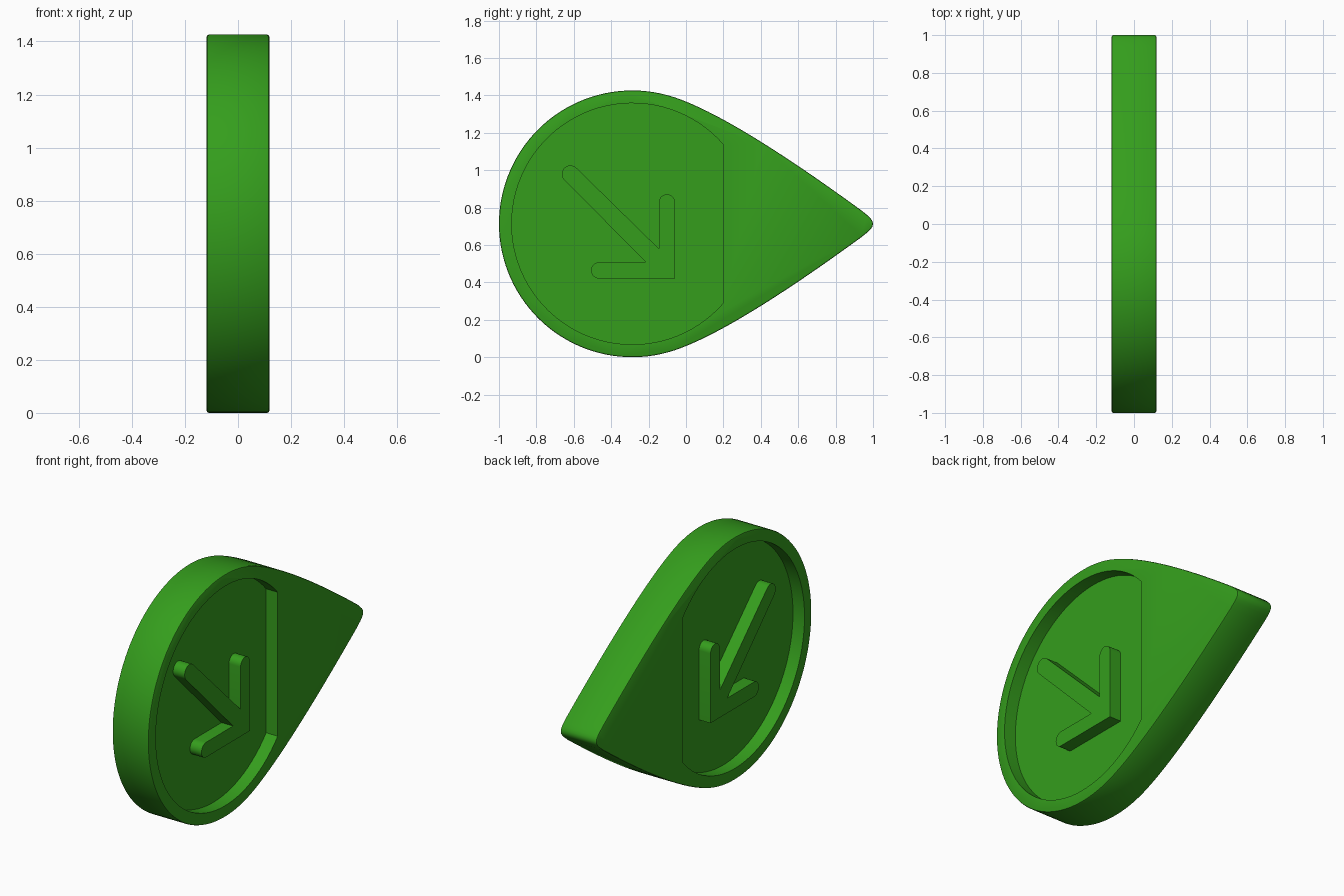
import bpy, bmesh
from math import sin, cos, pi, radians, atan2

if "Cube" in bpy.data.objects:
    bpy.data.objects.remove(bpy.data.objects["Cube"])

CY, CZ, R = -0.287, 0.713, 0.713      # round end of the teardrop
HALF, FLOOR = 0.118, 0.043            # half thickness, recess floor

green = bpy.data.materials.new("green")
green.diffuse_color = (0.035, 0.34, 0.012, 1)
green.use_nodes = True
green.node_tree.nodes["Principled BSDF"].inputs["Base Color"].default_value = green.diffuse_color


def arc(cy, cz, r, a0, a1, n):
    return [(cy + r * cos(a0 + (a1 - a0) * i / n),
             cz + r * sin(a0 + (a1 - a0) * i / n)) for i in range(n + 1)]


def prism(name, pts, x0, x1):
    """Extrude a closed (y, z) profile from x0 to x1."""
    bm = bmesh.new()
    face = bm.faces.new([bm.verts.new((x0, y, z)) for y, z in pts])
    new = bmesh.ops.extrude_face_region(bm, geom=[face])["geom"]
    bmesh.ops.translate(bm, vec=(x1 - x0, 0, 0),
                        verts=[v for v in new if isinstance(v, bmesh.types.BMVert)])
    bmesh.ops.recalc_face_normals(bm, faces=bm.faces)
    me = bpy.data.meshes.new(name)
    bm.to_mesh(me)
    bm.free()
    ob = bpy.data.objects.new(name, me)
    bpy.context.collection.objects.link(ob)
    me.materials.append(green)
    return ob


def activate(ob):
    bpy.ops.object.select_all(action='DESELECT')
    ob.select_set(True)
    bpy.context.view_layer.objects.active = ob


def smooth(ob):
    activate(ob)
    bpy.ops.object.shade_smooth_by_angle(angle=radians(30))


# Teardrop outline: gently bowed flank, small round tip, mirrored, then the big arc
p0, p1, p2 = (-0.06, 1.389), (0.255, 1.283), (0.94, 0.783)
flank = []
for i in range(17):
    t = i / 16
    flank.append(tuple((1 - t) ** 2 * a + 2 * t * (1 - t) * b + t * t * c
                       for a, b, c in zip(p0, p1, p2)))
upper = flank + [(0.972, 0.757), (0.988, 0.741), (0.997, 0.727)]
lower = [(y, 2 * CZ - z) for y, z in reversed(upper)]
a = atan2(p0[1] - CZ, p0[0] - CY)
outline = upper + [(1.0, CZ)] + lower + arc(CY, CZ, R, -a, a - 2 * pi, 72)[1:-1]
body = prism("teardrop_body", outline, -HALF, HALF)

# Softened rim
bev = body.modifiers.new("rim", 'BEVEL')
bev.width, bev.segments, bev.limit_method, bev.angle_limit = 0.008, 2, 'ANGLE', radians(60)
activate(body)
bpy.ops.object.modifier_apply(modifier="rim")

# Truncated round recess on both faces
b = atan2(0.423, 0.487)
recess = arc(CY, CZ, 0.645, b, 2 * pi - b, 72)
for s in (1, -1):
    cutter = prism("recess_cutter", recess, s * FLOOR, s * 0.3)
    cutter.hide_render = True
    mod = body.modifiers.new("recess", 'BOOLEAN')
    mod.operation, mod.object, mod.solver = 'DIFFERENCE', cutter, 'EXACT'
    activate(body)
    bpy.ops.object.modifier_apply(modifier="recess")
    bpy.data.objects.remove(cutter)
smooth(body)

# Raised arrow with rounded stroke ends, flush with each face
arrow = ([(-0.059, 0.42)]
         + arc(-0.102, 0.828, 0.043, 0, pi, 12)
         + [(-0.145, 0.58)]
         + arc(-0.618, 0.979, 0.046, pi / 4, 5 * pi / 4, 12)
         + [(-0.214, 0.508)]
         + arc(-0.464, 0.464, 0.044, pi / 2, 3 * pi / 2, 12))
for s, side in ((1, "right"), (-1, "left")):
    smooth(prism("arrow_" + side, arrow, s * (FLOOR - 0.01), s * HALF))
